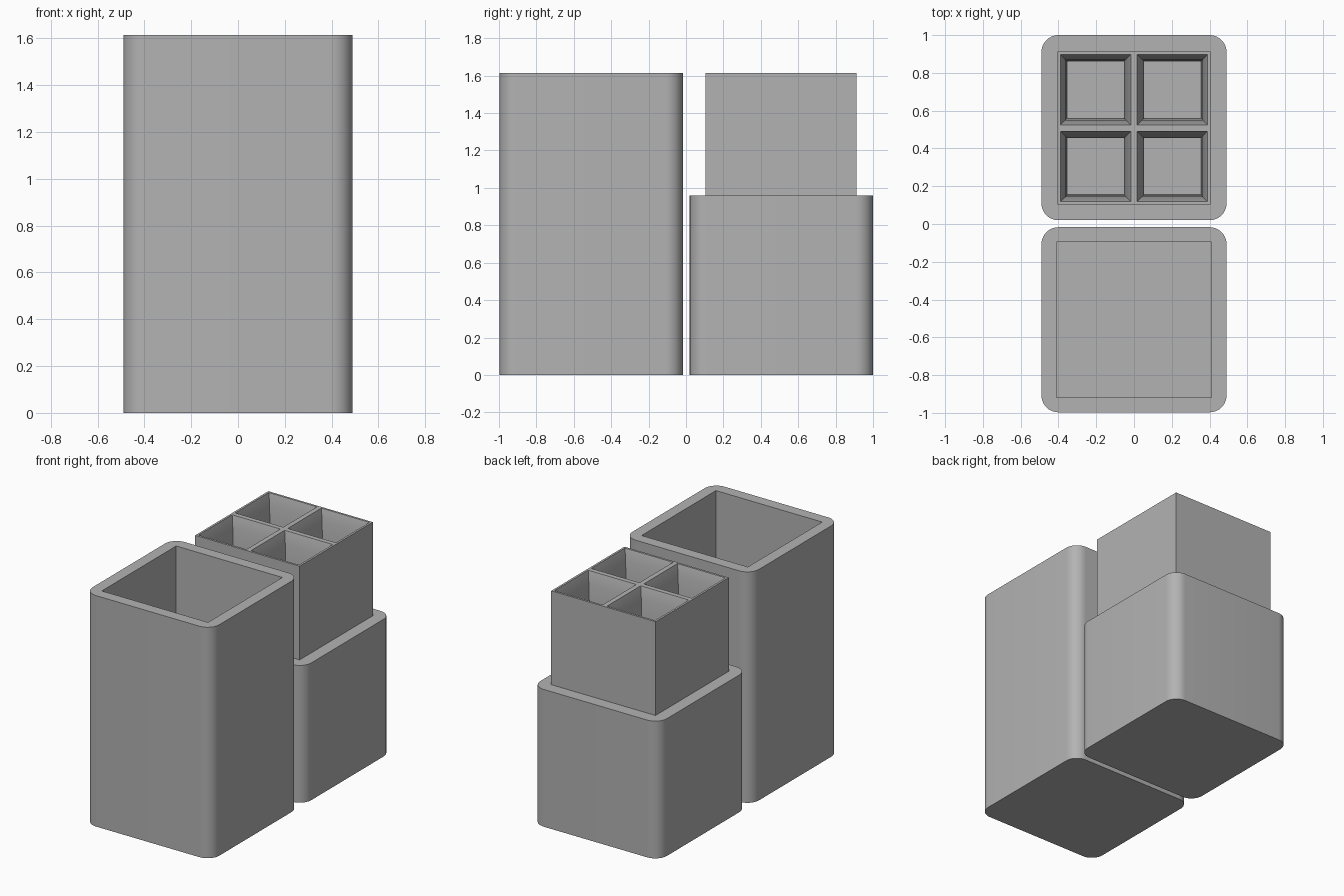
import bpy, bmesh, math

cube = bpy.data.objects.get("Cube")
if cube:
    bpy.data.objects.remove(cube, do_unlink=True)

grey = bpy.data.materials.new("plain grey")
grey.use_nodes = True
colour = (0.45, 0.45, 0.45, 1)
grey.diffuse_color = colour
grey.node_tree.nodes["Principled BSDF"].inputs["Base Color"].default_value = colour

HALF, CORNER, TOP = 0.49, 0.09, 1.615


def rounded_square(radius, steps=10):
    """Outline of a shell seen from above, counter-clockwise."""
    inner, points = HALF - radius, []
    for quarter, (sx, sy) in enumerate(((1, 1), (-1, 1), (-1, -1), (1, -1))):
        for i in range(steps + 1):
            a = (quarter + i / steps) * math.pi / 2
            points.append((sx * inner + radius * math.cos(a),
                           sy * inner + radius * math.sin(a)))
    return points


def square(half, x=0, y=0):
    return [(x + sx * half, y + sy * half)
            for sx, sy in ((1, 1), (-1, 1), (-1, -1), (1, -1))]


def ring(bm, outline, z):
    return [bm.verts.new((x, y, z)) for x, y in outline]


def bridge(bm, a, b):
    for i in range(len(a)):
        j = (i + 1) % len(a)
        bm.faces.new((a[i], a[j], b[j], b[i]))


def loop_edges(verts):
    return [e for v in verts for e in v.link_edges if e.other_vert(v) in verts]


def fill_between(bm, loops):
    """Flat face with holes, between an outer loop and inner loops."""
    edges = {e for loop in loops for e in loop_edges(loop)}
    bmesh.ops.triangle_fill(bm, edges=list(edges), use_beauty=True, normal=(0, 0, 1))


def finish(bm, name, y):
    bmesh.ops.recalc_face_normals(bm, faces=bm.faces)
    mesh = bpy.data.meshes.new(name)
    bm.to_mesh(mesh)
    bm.free()
    obj = bpy.data.objects.new(name, mesh)
    obj.location.y = y
    mesh.materials.append(grey)
    bpy.context.collection.objects.link(obj)
    bpy.ops.object.select_all(action="DESELECT")
    obj.select_set(True)
    bpy.context.view_layer.objects.active = obj
    bpy.ops.object.shade_smooth_by_angle(angle=math.radians(30))


def shell(name, y, height, cavity, floor):
    """Rounded square box with a sharp-cornered square well."""
    bm = bmesh.new()
    bottom = ring(bm, rounded_square(CORNER), 0)
    top = ring(bm, rounded_square(CORNER), height)
    rim = ring(bm, square(cavity), height)
    well = ring(bm, square(cavity), floor)
    bm.faces.new(bottom)
    bm.faces.new(well)
    bridge(bm, bottom, top)
    bridge(bm, rim, well)
    fill_between(bm, (top, rim))
    finish(bm, name, y)


def divider_insert(name, y, half, base):
    """Square block with four wells that narrow towards the floor."""
    bm = bmesh.new()
    bottom = ring(bm, square(half), base)
    top = ring(bm, square(half), TOP)
    bm.faces.new(bottom)
    bridge(bm, bottom, top)
    loops = [top]
    for cx in (-0.203, 0.203):
        for cy in (-0.203, 0.203):
            # Wells flare towards the rim along a curve
            levels = [(0.186, TOP), (0.178, TOP - 0.03), (0.17, TOP - 0.08),
                      (0.16, TOP - 0.17), (0.152, TOP - 0.32), (0.15, TOP - 0.5)]
            rings = [ring(bm, square(h, cx, cy), z) for h, z in levels]
            for a, b in zip(rings, rings[1:]):
                bridge(bm, a, b)
            bm.faces.new(rings[-1])
            loops.append(rings[0])
    fill_between(bm, loops)
    finish(bm, name, y)


shell("tall_cover", -0.507, TOP, 0.411, 0.08)
shell("base_box", 0.51, 0.96, 0.404, 0.08)
divider_insert("divider_insert", 0.508, 0.404, 0.08)
